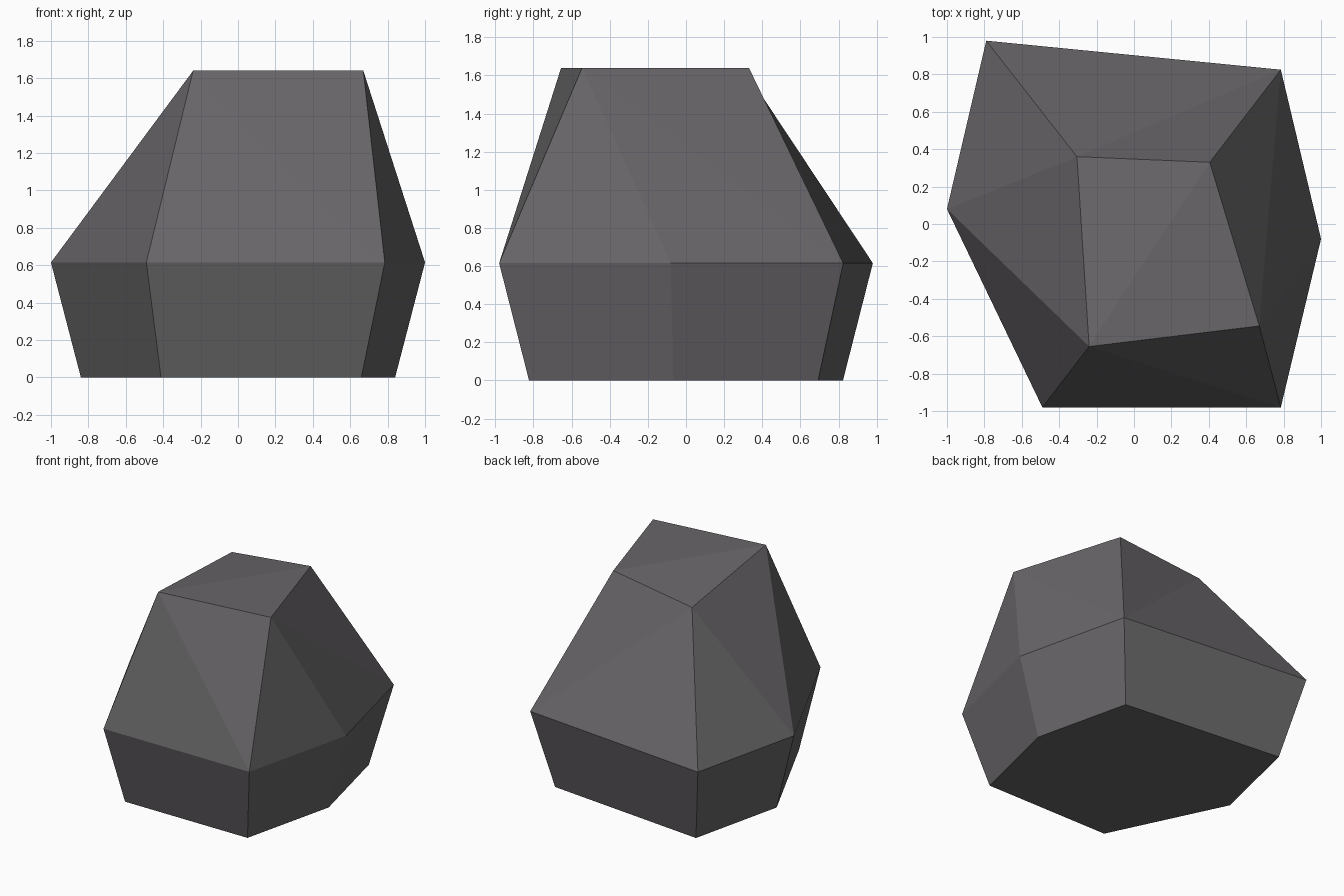
import bpy
import bmesh

if "Cube" in bpy.data.objects:
    bpy.data.objects.remove(bpy.data.objects["Cube"])

# Plan outline of the widest ring, anticlockwise from front left
OUTLINE = [(-0.49, -0.98), (0.785, -0.98), (1.0, -0.08),
           (0.785, 0.825), (-0.79, 0.98), (-1.0, 0.08)]
WAIST_Z = 0.615
BASE_SCALE = 0.84

# Corners of the chipped crown; the back left one sits lower
CROWN = [(-0.24, -0.655, 1.64), (0.67, -0.545, 1.64),
         (0.405, 0.33, 1.64), (-0.305, 0.36, 1.55)]

bm = bmesh.new()
base = [bm.verts.new((x * BASE_SCALE, y * BASE_SCALE, 0)) for x, y in OUTLINE]
waist = [bm.verts.new((x, y, WAIST_Z)) for x, y in OUTLINE]
crown = [bm.verts.new(p) for p in CROWN]

# Underside and flared lower sides
bm.faces.new(base[::-1])
for i in range(6):
    j = (i + 1) % 6
    bm.faces.new((base[i], base[j], waist[j], waist[i]))

# Upper facets, as (crown corner, waist corner) steps around the stone
t, w = crown, waist
facets = [
    (t[0], w[0], w[1]), (t[0], w[1], t[1]),                        # front
    (t[1], w[1], w[2]), (t[1], w[2], w[3]), (t[1], w[3], t[2]),    # right
    (t[2], w[3], t[3]), (t[3], w[3], w[4]),                        # back
    (t[3], w[4], w[5]), (t[3], w[5], t[0]), (t[0], w[5], w[0]),    # left
    (t[0], t[1], t[2]), (t[0], t[2], t[3]),                        # top
]
for f in facets:
    bm.faces.new(f)
bmesh.ops.recalc_face_normals(bm, faces=bm.faces)

mesh = bpy.data.meshes.new("rock")
bm.to_mesh(mesh)
bm.free()

# Flat dark stone colour
stone = bpy.data.materials.new("dark grey stone")
stone.diffuse_color = (0.14, 0.133, 0.14, 1)
stone.use_nodes = True
stone.node_tree.nodes["Principled BSDF"].inputs["Base Color"].default_value = stone.diffuse_color
mesh.materials.append(stone)
rock = bpy.data.objects.new("rock", mesh)
bpy.context.collection.objects.link(rock)
